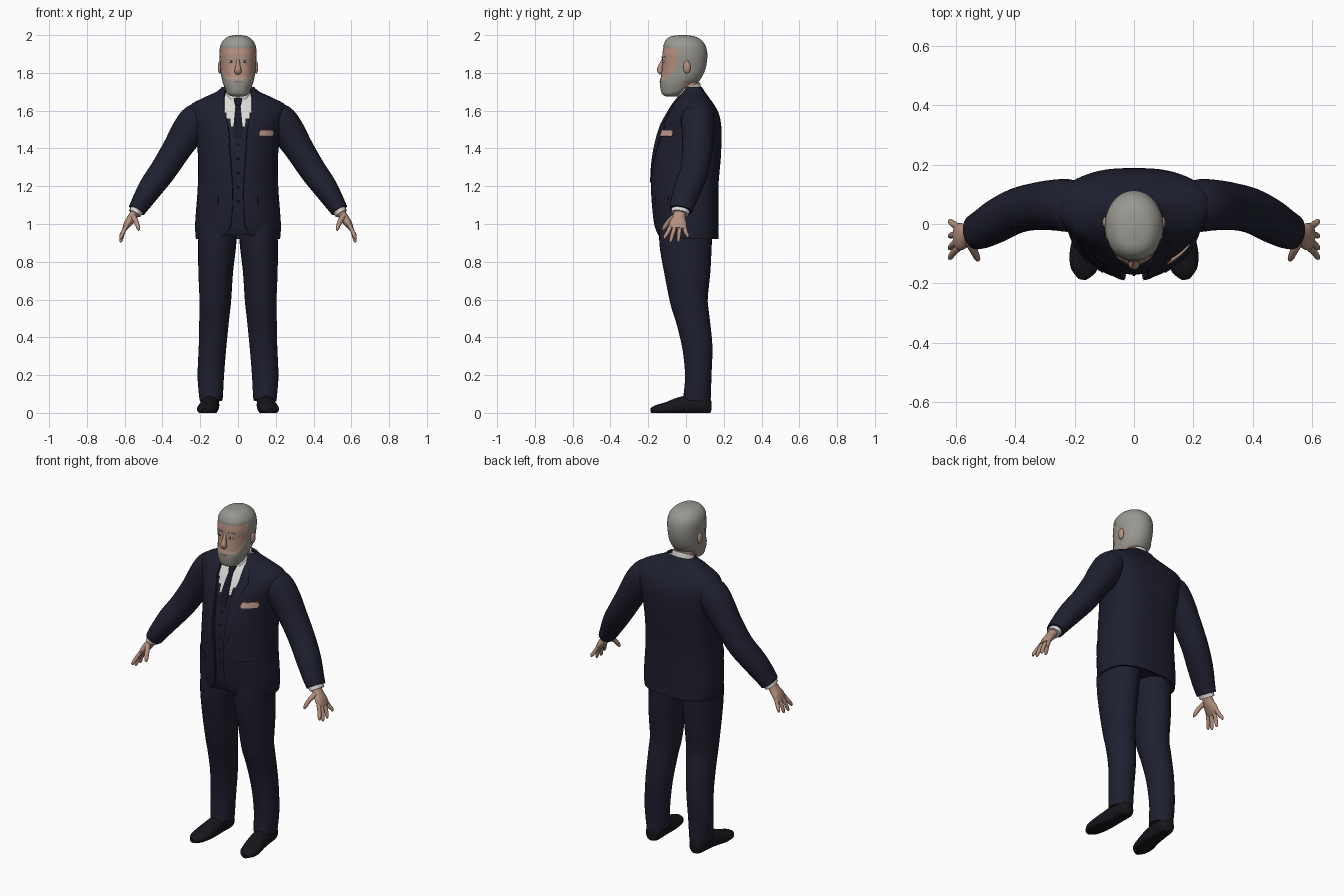
import bpy, bmesh, math
from mathutils import Vector

cube = bpy.data.objects.get("Cube")
if cube:
    bpy.data.objects.remove(cube, do_unlink=True)

COLOURS = {
    "navy_suit": (0.013, 0.014, 0.028), "dark_tie": (0.008, 0.009, 0.018),
    "black_leather": (0.008, 0.008, 0.011), "white_shirt": (0.72, 0.70, 0.68),
    "skin": (0.46, 0.28, 0.21), "grey_hair": (0.32, 0.31, 0.28),
    "pink_cloth": (0.55, 0.35, 0.28), "lip": (0.30, 0.15, 0.12),
}
MATS = {}
for key, rgb in COLOURS.items():
    m = bpy.data.materials.new(key)
    m.use_nodes = True
    m.diffuse_color = (*rgb, 1)
    m.node_tree.nodes["Principled BSDF"].inputs["Base Color"].default_value = (*rgb, 1)
    MATS[key] = m
PARTS = []
X, Y, Z = Vector((1, 0, 0)), Vector((0, 1, 0)), Vector((0, 0, 1))


def build(name, grid, mats, rule=None, closed=True, caps=True, solid=0):
    """Skin a grid of points; rule picks the material of each face."""
    bm = bmesh.new()
    vs = [[bm.verts.new(p) for p in row] for row in grid]
    n = len(vs[0])
    for lo, hi in zip(vs, vs[1:]):
        for j in range(n if closed else n - 1):
            k = (j + 1) % n
            bm.faces.new((lo[j], lo[k], hi[k], hi[j]))
    if closed and caps:
        bm.faces.new(vs[0][::-1])
        bm.faces.new(vs[-1])
        bmesh.ops.recalc_face_normals(bm, faces=bm.faces)
    if rule:
        for f in bm.faces:
            f.material_index = rule(f.calc_center_median())
    me = bpy.data.meshes.new(name)
    bm.to_mesh(me)
    bm.free()
    for key in mats:
        me.materials.append(MATS[key])
    ob = bpy.data.objects.new(name, me)
    bpy.context.collection.objects.link(ob)
    if solid:
        mod = ob.modifiers.new("thickness", 'SOLIDIFY')
        mod.thickness = solid
        bpy.context.view_layer.objects.active = ob
        bpy.ops.object.modifier_apply(modifier=mod.name)
    PARTS.append(ob)
    return ob


def dense(rows, k):
    """Smooth interpolation of a table of rows."""
    out = []
    for i in range(len(rows) - 1):
        p, q, r, s = rows[max(i - 1, 0)], rows[i], rows[i + 1], rows[min(i + 2, len(rows) - 1)]
        for j in range(k):
            t = j / k
            out.append([b + t / 2 * (c - a + t * (2 * a - 5 * b + 4 * c - d + t * (3 * (b - c) + d - a)))
                        for a, b, c, d in zip(p, q, r, s)])
    return out + [list(rows[-1])]


def tube(name, rows, mat, ref=Y, n=20, k=4, floor=False):
    """Oval tube along rows of (x, y, z, width, depth)."""
    rows = dense(rows, k)
    pts = [Vector(r[:3]) for r in rows]
    grid = []
    for i, r in enumerate(rows):
        t = (pts[min(i + 1, len(pts) - 1)] - pts[max(i - 1, 0)]).normalized()
        side = (ref - t * ref.dot(t)).normalized()
        other = side.cross(t)
        ring = [pts[i] + other * r[3] * math.cos(a) + side * r[4] * math.sin(a)
                for a in (math.tau * j / n for j in range(n))]
        if floor:
            for p in ring:
                p.z = max(p.z, 0)
        grid.append(ring)
    return build(name, grid, [mat])


def section(row, n, pf, pb, inset=0, is_open=False, tilt=0):
    """Horizontal ring from (z, half width, front, back, centre y, front gap)."""
    z, rx, front, back, cy, gap = row
    rx, front, back = rx - inset, front + inset, back - inset
    start = math.asin(min(1, max(gap, 0) / rx) ** (pf / 2)) if is_open else 0
    ring = []
    for i in range(n):
        a = start + (math.tau - 2 * start) * i / (n - 1 if is_open else n)
        s, c = math.sin(a), math.cos(a)
        e = 2 / (pf if c > 0 else pb)
        x = math.copysign(rx * abs(s) ** e, s)
        y = cy + ((front - cy) if c > 0 else (back - cy)) * abs(c) ** e
        ring.append(Vector((x, y, z + tilt * (y - cy))))
    return ring


def front_y(prof, z, x, p=2):
    """Depth of the front surface of a profile at x, z."""
    for lo, hi in zip(prof, prof[1:]):
        if z <= hi[0]:
            break
    t = min(1, max(0, (z - lo[0]) / (hi[0] - lo[0])))
    rx, f, cy = (lo[i] + t * (hi[i] - lo[i]) for i in (1, 2, 4))
    return cy - (cy - f) * (1 - min(1, abs(x) / rx) ** p) ** (1 / p)


def patch(name, rows, prof, mat, lift=0.004, s=1, p=2, cols=8, steps=5):
    """Thin plate on a front surface, from rows of (z, x0, x1)."""
    grid = []
    fine = [[a + (b - a) * j / steps for a, b in zip(lo, hi)]
            for lo, hi in zip(rows, rows[1:]) for j in range(steps)] + [rows[-1]]
    for z, x0, x1 in fine:
        xs = sorted(s * (x0 + (x1 - x0) * j / cols) for j in range(cols + 1))
        grid.append([Vector((x, front_y(prof, z, x, p) - lift, z)) for x in xs])
    return build(name, grid, [mat], closed=False, solid=0.008)


def ball(name, loc, size, mat):
    x, y, z = loc
    a, b, c = size
    rows = [(x, y, z - c * math.cos(t), max(a * math.sin(t), a * .02), max(b * math.sin(t), b * .02))
            for t in (math.pi * i / 8 for i in range(9))]
    return tube(name, rows, mat, n=16, k=1)


# Jacket: open-fronted shell (z, half width, front, back, centre, gap)
coat = dense([
    (.92, .222, -.14, .172, .01, .10), (.95, .226, -.157, .172, .01, .06),
    (1.02, .226, -.174, .172, .01, .035), (1.2, .213, -.188, .172, .015, .03),
    (1.36, .212, -.18, .185, .03, .042), (1.5, .23, -.148, .188, .05, .05),
    (1.58, .255, -.11, .175, .06, .07), (1.63, .25, -.08, .15, .06, .075),
    (1.665, .19, -.055, .125, .055, .075), (1.70, .115, -.03, .1, .045, .07),
    (1.725, .085, -.01, .085, .04, .06)], 6)
build("jacket", [section(r, 64, 2, 2.7, is_open=True) for r in coat],
      ["navy_suit"], closed=False, solid=0.012)

# Waistcoat and shirt front inside the jacket
build("waistcoat_and_shirt", [section(r, 72, 2, 2.7, inset=.018) for r in coat[5:-6]],
      ["navy_suit", "white_shirt"],
      lambda p: int(p.z > 1.49 and abs(p.x) < .01 + (p.z - 1.49) * .6))
under = [[r[0], r[1] - .018, r[2] + .018, r[3], r[4], 0] for r in coat]
patch("tie", [(1.45, .02, -.02), (1.52, .024, -.024), (1.635, .013, -.013)], under, "dark_tie")
patch("tie_knot", [(1.63, .014, -.014), (1.668, .024, -.024)], under, "dark_tie", lift=.01)
for i in range(5):
    z = 1.12 + .075 * i
    ball("waistcoat_button_%d" % (i + 1), (0, front_y(under, z, 0), z), (.007, .005, .007), "black_leather")
collar = [(1.67, .075, -.05, .085, .02, .012), (1.70, .07, -.046, .08, .02, .014),
          (1.728, .066, -.042, .074, .02, .018)]
build("shirt_collar", [section(r, 40, 2, 2, is_open=True, tilt=.4) for r in collar],
      ["white_shirt"], closed=False, solid=0.008)
patch("pocket_square", [(1.465, .115, .185), (1.48, .112, .19), (1.497, .12, .185)],
      coat, "pink_cloth", lift=.008)

# Neck and head; hair and beard are chosen by position
neck = [(1.6, .065, -.04, .075, .02, 0), (1.7, .06, -.045, .068, .015, 0), (1.8, .06, -.05, .065, .01, 0)]
build("neck", [section(r, 28, 2, 2) for r in neck], ["skin"])


def is_hair(p):
    scalp = p.z > 1.935 or (p.y > -.05 and p.z > 1.755)
    beard = p.y < -.015 and p.z < 1.77 + max(0, p.y + .105) * 1.1
    return int(scalp or beard)


skull = dense([
    (1.68, .03, -.105, -.045, -.075, 0), (1.69, .05, -.121, -.025, -.07, 0),
    (1.71, .063, -.13, .015, -.05, 0), (1.75, .078, -.135, .06, -.03, 0),
    (1.79, .087, -.131, .088, -.01, 0), (1.84, .092, -.126, .105, -.005, 0),
    (1.9, .096, -.125, .11, -.005, 0), (1.945, .09, -.116, .099, -.005, 0),
    (1.975, .07, -.1, .073, -.01, 0), (1.99, .045, -.075, .04, -.015, 0),
    (1.996, .01, -.03, -.005, -.018, 0)], 6)
middle = Vector((0, 0, 1.84))
build("head", [[middle + (p - middle) * (1.027 if is_hair(p) else 1) for p in section(r, 64, 2.3, 2)]
               for r in skull], ["skin", "grey_hair"], is_hair)
tube("nose", [(0, -.12, 1.872, .008, .008), (0, -.13, 1.845, .011, .012), (0, -.138, 1.818, .017, .016),
              (0, -.134, 1.803, .018, .013), (0, -.126, 1.796, .008, .005)], "skin")
patch("mouth", [(1.75, -.02, .02), (1.758, -.025, .025)], skull, "lip", lift=.005, p=2.3)

for s, side in ((1, "left_"), (-1, "right_")):
    def limb(name, rows, mat, **kw):
        return tube(side + name, [(s * r[0], *r[1:]) for r in rows], mat, **kw)

    # Face details
    ball(side + "eye", (s * .036, front_y(skull, 1.86, .036, 2.3) + .005, 1.86), (.013, .009, .007), "white_shirt")
    ball(side + "iris", (s * .036, front_y(skull, 1.86, .036, 2.3) - .003, 1.86), (.005, .003, .005), "dark_tie")
    patch(side + "eyebrow", [(1.88, .016, .058), (1.89, .02, .055)], skull, "grey_hair", s=s, p=2.3)
    ball(side + "ear", (s * .096, .005, 1.83), (.011, .02, .034), "skin")

    # Lapels and pocket flaps
    patch(side + "lapel", [(1.22, .032, .037), (1.36, .043, .085), (1.52, .053, .13), (1.535, .056, .1),
                           (1.6, .073, .125), (1.68, .073, .1)], coat, "navy_suit", s=s)
    patch(side + "pocket_flap", [(1.1, .105, .185), (1.15, .105, .185)], coat, "navy_suit", s=s)

    # Sleeve, cuff and hand
    limb("sleeve", [(.16, .06, 1.575, .06, .07), (.215, .062, 1.555, .086, .088), (.265, .064, 1.49, .088, .086),
                    (.325, .06, 1.395, .077, .08), (.395, .045, 1.285, .071, .076),
                    (.46, .012, 1.195, .065, .074), (.508, -.015, 1.12, .054, .067),
                    (.537, -.027, 1.072, .046, .06)], "navy_suit", n=28)
    limb("cuff", [(.525, -.025, 1.09, .038, .052), (.547, -.032, 1.055, .034, .047)], "white_shirt")
    limb("palm", [(.535, -.03, 1.075, .024, .03), (.56, -.037, 1.035, .024, .034),
                  (.582, -.042, 1.005, .021, .046), (.6, -.045, .975, .013, .042)], "skin")
    for finger, root, tip, low in (("index", -.08, -.112, .92), ("middle", -.056, -.08, .903),
                                   ("ring", -.032, -.04, .905), ("little", -.01, .008, .928)):
        limb(finger + "_finger", [(.59, root, .992, .011, .011), (.608, (root + tip) / 2, .957, .011, .011),
                                  (.619, tip, low + .012, .009, .009), (.621, tip, low, .004, .004)],
             "skin", n=12)
    limb("thumb", [(.556, -.06, 1.04, .015, .016), (.539, -.092, 1.012, .013, .013),
                   (.528, -.115, .98, .01, .011), (.525, -.12, .965, .004, .004)], "skin", n=12)

    # Trouser leg and shoe
    limb("trouser_leg", [(.105, .0, 1.02, .1, .14), (.11, -.002, .9, .101, .139), (.118, .007, .75, .092, .123),
                         (.12, .015, .6, .084, .101), (.126, .035, .5, .079, .09), (.135, .06, .35, .073, .08),
                         (.144, .065, .2, .07, .07), (.143, .06, .1, .064, .072),
                         (.142, .057, .065, .06, .073)], "navy_suit", n=32)
    limb("shoe", [(.14, .132, .04, .02, .03), (.142, .115, .04, .041, .05), (.146, .05, .042, .047, .055),
                  (.152, -.03, .034, .05, .05), (.163, -.1, .022, .054, .036),
                  (.17, -.155, .016, .043, .026), (.175, -.186, .012, .014, .013)],
         "black_leather", ref=Z, n=28, floor=True)

# Smooth shading with sharp edges kept
bpy.ops.object.select_all(action='DESELECT')
for ob in PARTS:
    ob.select_set(True)
bpy.context.view_layer.objects.active = PARTS[0]
bpy.ops.object.shade_smooth_by_angle(angle=math.radians(45))
